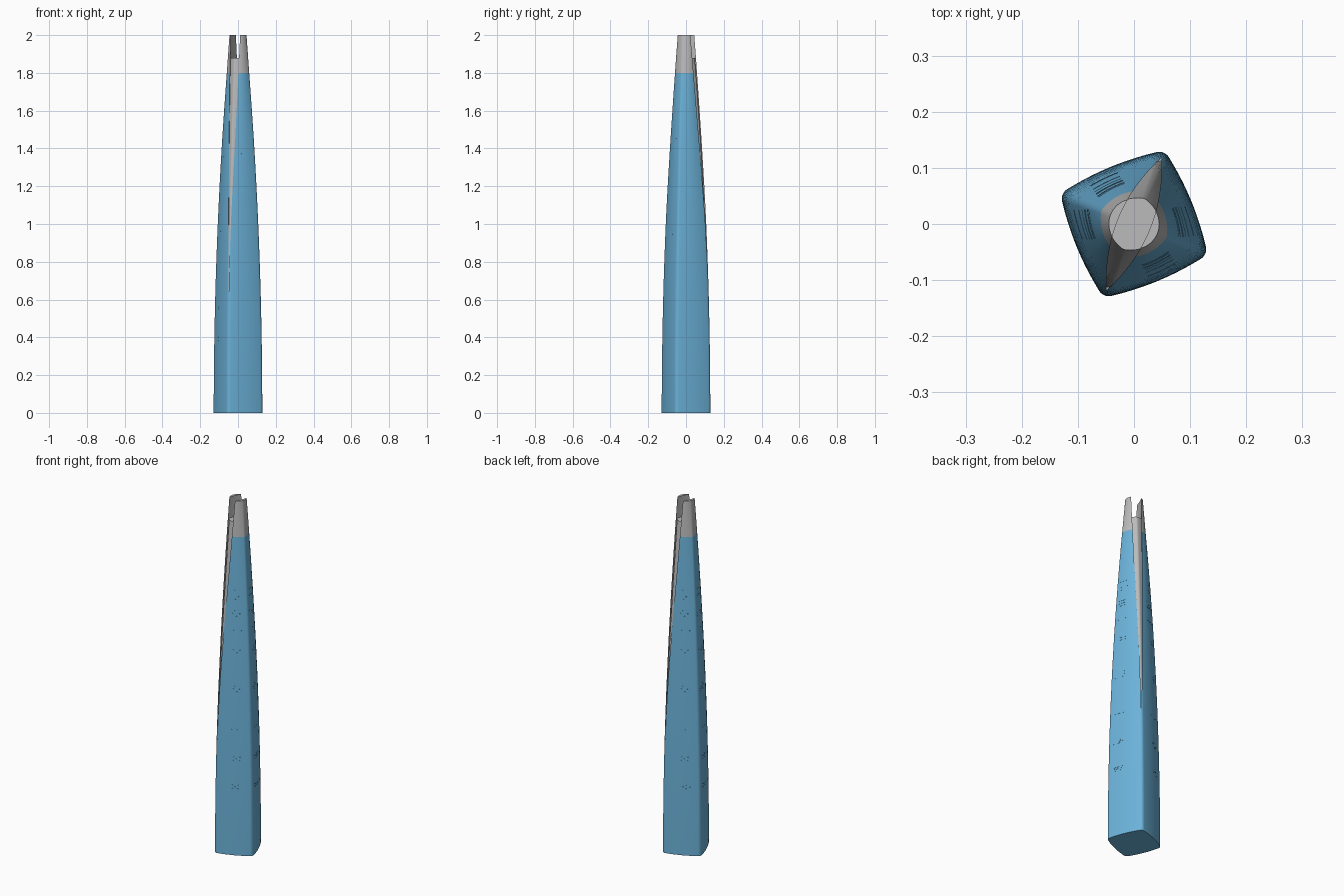
import bpy, bmesh
from math import cos, sin, sqrt, radians, degrees

if "Cube" in bpy.data.objects:
    bpy.data.objects.remove(bpy.data.objects["Cube"])

DIAG = 67.5      # direction of the slotted corners
TOP_R = 0.045


def square_radius(a):
    """Bulging rounded square; a in degrees, corners at DIAG + 90k."""
    psi = (a - DIAG + 45) % 90 - 45          # angle from nearest corner
    phi = radians(45 - abs(psi))             # angle from side middle
    d, rho, c, f = 0.42, 0.53, 0.1176, 0.02
    if abs(psi) <= 5:
        s = sin(radians(psi)) * c
        return c * cos(radians(psi)) + sqrt(max(f * f - s * s, 0))
    return -d * cos(phi) + sqrt(rho ** 2 - (d * sin(phi)) ** 2)


def radius(a, z):
    """Section melts from square to circle as the tower tapers."""
    t = (z / 2) ** 2
    return (1 - t) * square_radius(a) + t * TOP_R


def polar(a, r, z):
    return (r * cos(radians(a)), r * sin(radians(a)), z)


def make_object(name, bm, mats):
    bmesh.ops.recalc_face_normals(bm, faces=bm.faces)
    me = bpy.data.meshes.new(name)
    bm.to_mesh(me)
    bm.free()
    ob = bpy.data.objects.new(name, me)
    bpy.context.collection.objects.link(ob)
    for m in mats:
        me.materials.append(m)
    return ob


def loft(name, rings, mats=(), index=lambda z: 0):
    bm = bmesh.new()
    loops = [[bm.verts.new(p) for p in ring] for ring in rings]
    for lo, hi in zip(loops, loops[1:]):
        n = len(lo)
        for i in range(n):
            j = (i + 1) % n
            f = bm.faces.new((lo[i], lo[j], hi[j], hi[i]))
            f.material_index = index((lo[i].co.z + hi[i].co.z) / 2)
    bm.faces.new(loops[0][::-1]).material_index = index(rings[0][0][2])
    bm.faces.new(loops[-1]).material_index = index(rings[-1][0][2])
    return make_object(name, bm, mats)


def subtract(target, cutter):
    mod = target.modifiers.new("cut", 'BOOLEAN')
    mod.operation, mod.solver, mod.object = 'DIFFERENCE', 'EXACT', cutter
    bpy.context.view_layer.objects.active = target
    bpy.ops.object.modifier_apply(modifier=mod.name)
    bpy.data.objects.remove(cutter)


grey = bpy.data.materials.new("grey_metal")
grey.diffuse_color = (0.5, 0.5, 0.5, 1)
grey.use_nodes = True
grey.node_tree.nodes["Principled BSDF"].inputs["Base Color"].default_value = grey.diffuse_color
blue = bpy.data.materials.new("blue_glass")
blue.diffuse_color = (0.15, 0.45, 0.7, 1)
blue.use_nodes = True
blue.node_tree.nodes["Principled BSDF"].inputs["Base Color"].default_value = blue.diffuse_color

STEPS = [-5, -3.75, -2.5, -1.25, 0, 1.25, 2.5, 3.75, 5] + [5 + 8 * i for i in range(1, 10)]
ANGLES = [DIAG + 90 * k + s for k in range(4) for s in STEPS]

# Tower body: blue shaft with grey crown above 1.8
tower = loft("tower_body",
             [[polar(a, radius(a, i / 10), i / 10) for a in ANGLES] for i in range(21)],
             (grey, blue), lambda z: 1 if z < 1.8 else 0)

# Lens-shaped slot through two opposite corners
R, W, N = 0.128, 0.0295, 16


def lens(z):
    us = [-R + 2 * R * i / N for i in range(N + 1)]
    pts = [(u, W * (1 - (u / R) ** 2)) for u in us]
    pts += [(u, -v) for u, v in pts[-2:0:-1]]
    c, s = cos(radians(DIAG)), sin(radians(DIAG))
    return [(u * c - v * s, u * s + v * c, z) for u, v in pts]


slot = loft("slot_cutter", [lens(0.6), lens(2.1)], (grey,))

# Inner core left standing in the slot, giving a shallow floor up to 1.88
core_z = [0.4 + 0.148 * i for i in range(11)]
core = loft("slot_floor_core",
            [[polar(a, radius(a, z) - 0.007, z) for a in ANGLES] for z in core_z], (grey,))
subtract(slot, core)
subtract(tower, slot)

# Thin facade louvres on all four sides
LEVELS = [0.38, 0.39, 0.40, 0.54, 0.55, 0.56, 0.715, 0.93, 0.945, 0.96,
          1.15, 1.165, 1.275, 1.355, 1.37, 1.385, 1.45, 1.465, 1.5]
bm = bmesh.new()
for mid in (4, 123, 182, -59):
    for z in LEVELS:
        half = degrees(0.026 / radius(mid, z))
        rows = []
        for i in range(7):
            a = mid + half * (i / 3 - 1)
            rows.append([bm.verts.new(polar(a, radius(a, zz) + o, zz))
                         for o, zz in ((-0.001, z), (0.0006, z), (0.0006, z + 0.002), (-0.001, z + 0.002))])
        for p, q in zip(rows, rows[1:]):
            for k in range(4):
                m = (k + 1) % 4
                bm.faces.new((p[k], q[k], q[m], p[m]))
        bm.faces.new(rows[0])
        bm.faces.new(rows[-1][::-1])
make_object("facade_louvres", bm, (blue,))

# Smooth shading with crisp slot edges
bpy.ops.object.select_all(action='DESELECT')
tower.select_set(True)
bpy.context.view_layer.objects.active = tower
bpy.ops.object.shade_smooth_by_angle(angle=radians(30))
